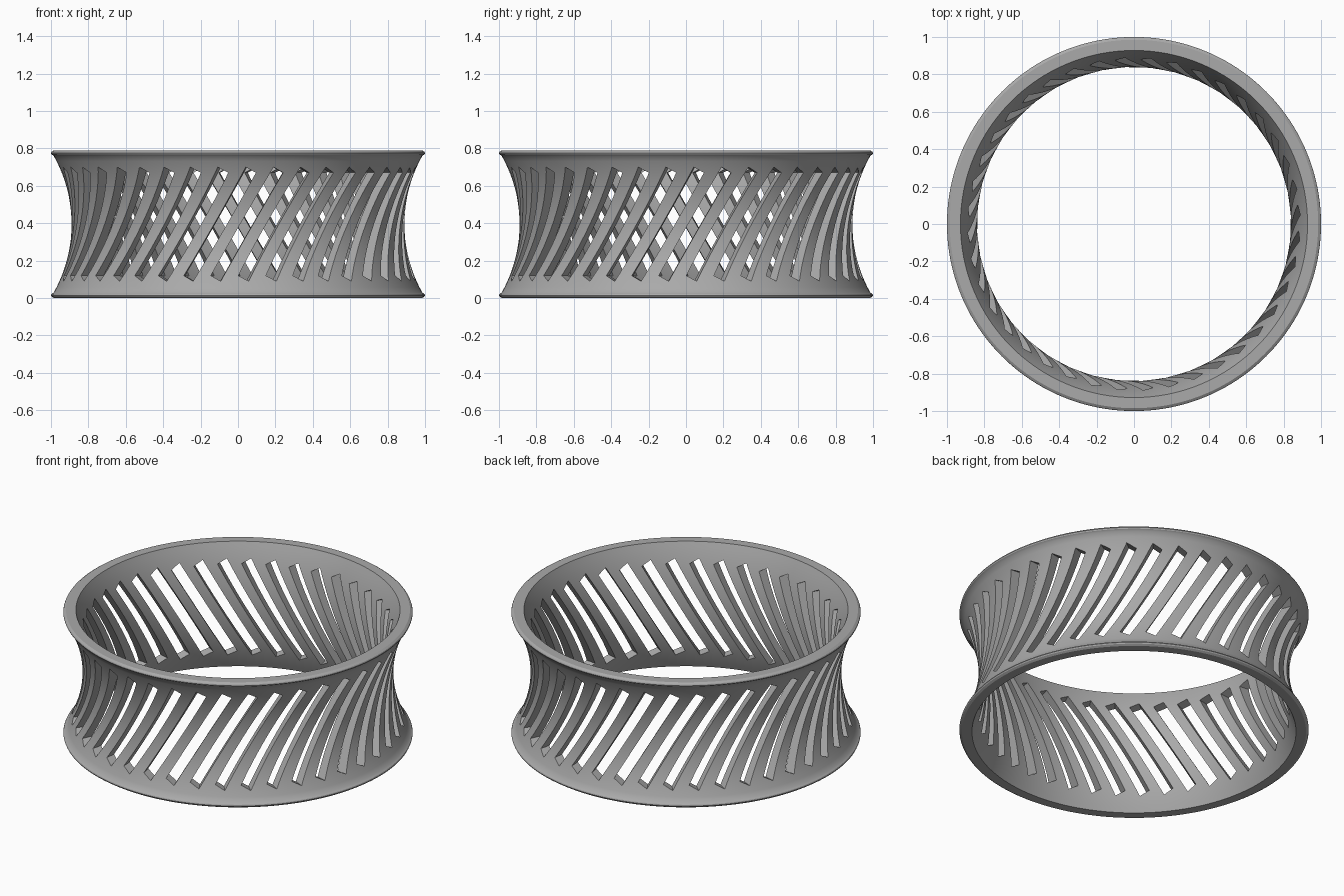
import bpy, bmesh, math
from mathutils import Matrix, Vector

cube = bpy.data.objects.get("Cube")
if cube:
    bpy.data.objects.remove(cube)

HEIGHT = 0.79
MID = HEIGHT / 2
SLOTS = 40
SEGMENTS = 160

grey = bpy.data.materials.new("plain grey")
grey.use_nodes = True
colour = (0.4, 0.4, 0.4, 1)
grey.diffuse_color = colour
grey.node_tree.nodes["Principled BSDF"].inputs["Base Color"].default_value = colour


def make_object(name, bm):
    bmesh.ops.recalc_face_normals(bm, faces=bm.faces)
    mesh = bpy.data.meshes.new(name)
    bm.to_mesh(mesh)
    bm.free()
    mesh.materials.append(grey)
    obj = bpy.data.objects.new(name, mesh)
    bpy.context.collection.objects.link(obj)
    return obj


def arc(waist, bulge, half, steps):
    """Points (radius, height) of a circular arc, narrowest at mid height."""
    big = (half ** 2 + bulge ** 2) / (2 * bulge)
    end = math.asin(half / big)
    angles = [end * (2 * i / steps - 1) for i in range(steps + 1)]
    return [(waist + big * (1 - math.cos(a)), MID + big * math.sin(a)) for a in angles]


# Waisted band with bevelled rims, revolved about z
lower_rim = [(0.985, 0), (0.997, 0.008), (1, 0.015), (0.997, 0.022)]
upper_rim = [(r, HEIGHT - z) for r, z in reversed(lower_rim)]
outer = arc(0.89, 0.095, MID - 0.03, 24)
inner = arc(0.838, 0.09, MID, 24)
profile = lower_rim + outer + upper_rim + inner[::-1]

bm = bmesh.new()
rings = []
for s in range(SEGMENTS):
    a = math.tau * s / SEGMENTS
    rings.append([bm.verts.new((r * math.cos(a), r * math.sin(a), z)) for r, z in profile])
for s in range(SEGMENTS):
    here, there = rings[s], rings[(s + 1) % SEGMENTS]
    for i in range(len(profile)):
        j = (i + 1) % len(profile)
        bm.faces.new((here[i], there[i], there[j], here[j]))
band = make_object("slotted_band", bm)

# Slanted slot cutters spaced around the band
bm = bmesh.new()
for i in range(SLOTS):
    place = (Matrix.Rotation(math.tau * (i + 0.33) / SLOTS, 4, 'Z')
             @ Matrix.Translation((0, -0.9, MID))
             @ Matrix.Rotation(math.radians(30), 4, 'Y')
             @ Matrix.Diagonal((0.06, 0.4, 0.67, 1)))
    bmesh.ops.create_cube(bm, size=1, matrix=place)
cutter = make_object("slot_cutter", bm)
cutter.hide_render = True
cutter.hide_viewport = True

cut = band.modifiers.new("slots", 'BOOLEAN')
cut.operation = 'DIFFERENCE'
cut.solver = 'EXACT'
cut.object = cutter

# Apply the cut, then shade smooth with sharp edges kept
bpy.context.view_layer.objects.active = band
band.select_set(True)
bpy.ops.object.modifier_apply(modifier=cut.name)
bpy.data.objects.remove(cutter)
bpy.ops.object.shade_smooth_by_angle(angle=math.radians(30))
